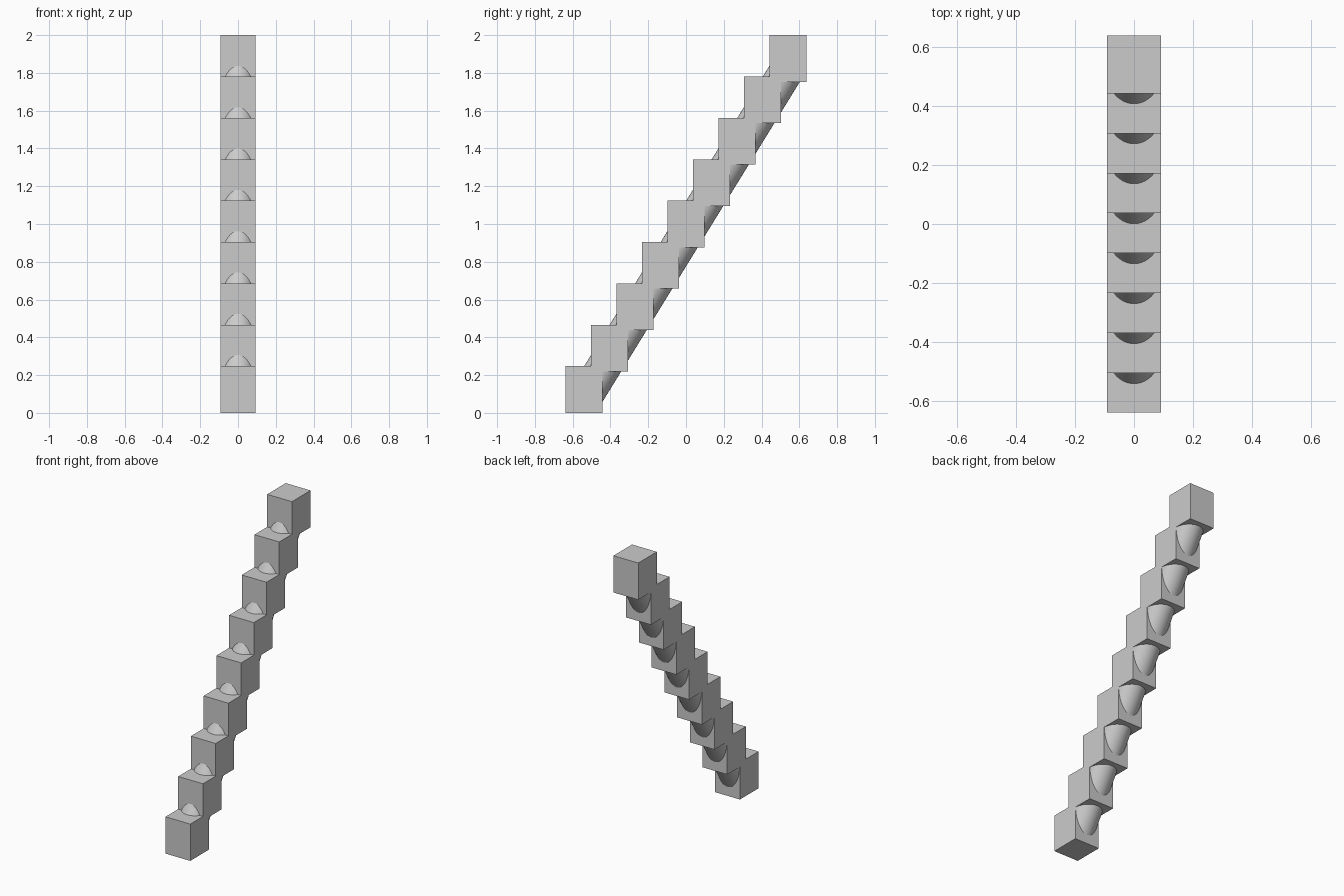
import bpy
from mathutils import Vector

cube = bpy.data.objects.get("Cube")
if cube:
    bpy.data.objects.remove(cube, do_unlink=True)

grey = bpy.data.materials.new("light_grey")
grey.use_nodes = True
colour = (0.6, 0.6, 0.6, 1)
grey.diffuse_color = colour
grey.node_tree.nodes["Principled BSDF"].inputs["Base Color"].default_value = colour

STEPS = 9
SIZE = Vector((0.184, 0.197, 0.247))
FIRST = Vector((0, -0.5395, SIZE.z / 2))
LAST = Vector((0, 0.5395, 2 - SIZE.z / 2))

# Stepped blocks
for i in range(STEPS):
    bpy.ops.mesh.primitive_cube_add(size=1, location=FIRST.lerp(LAST, i / (STEPS - 1)))
    block = bpy.context.object
    block.name = f"step_block_{i + 1}"
    block.scale = SIZE
    block.data.materials.append(grey)

# Sloping round rod through the blocks, its ends buried in the first and last
start, end = Vector((0, -0.529, 0.091)), Vector((0, 0.537, 1.819))
axis = end - start
bpy.ops.mesh.primitive_cylinder_add(vertices=64, radius=0.091, depth=axis.length,
                                    location=(start + end) / 2)
rod = bpy.context.object
rod.name = "sloping_rod"
rod.rotation_euler = axis.to_track_quat('Z', 'Y').to_euler()
rod.data.materials.append(grey)
bpy.ops.object.shade_smooth_by_angle()
